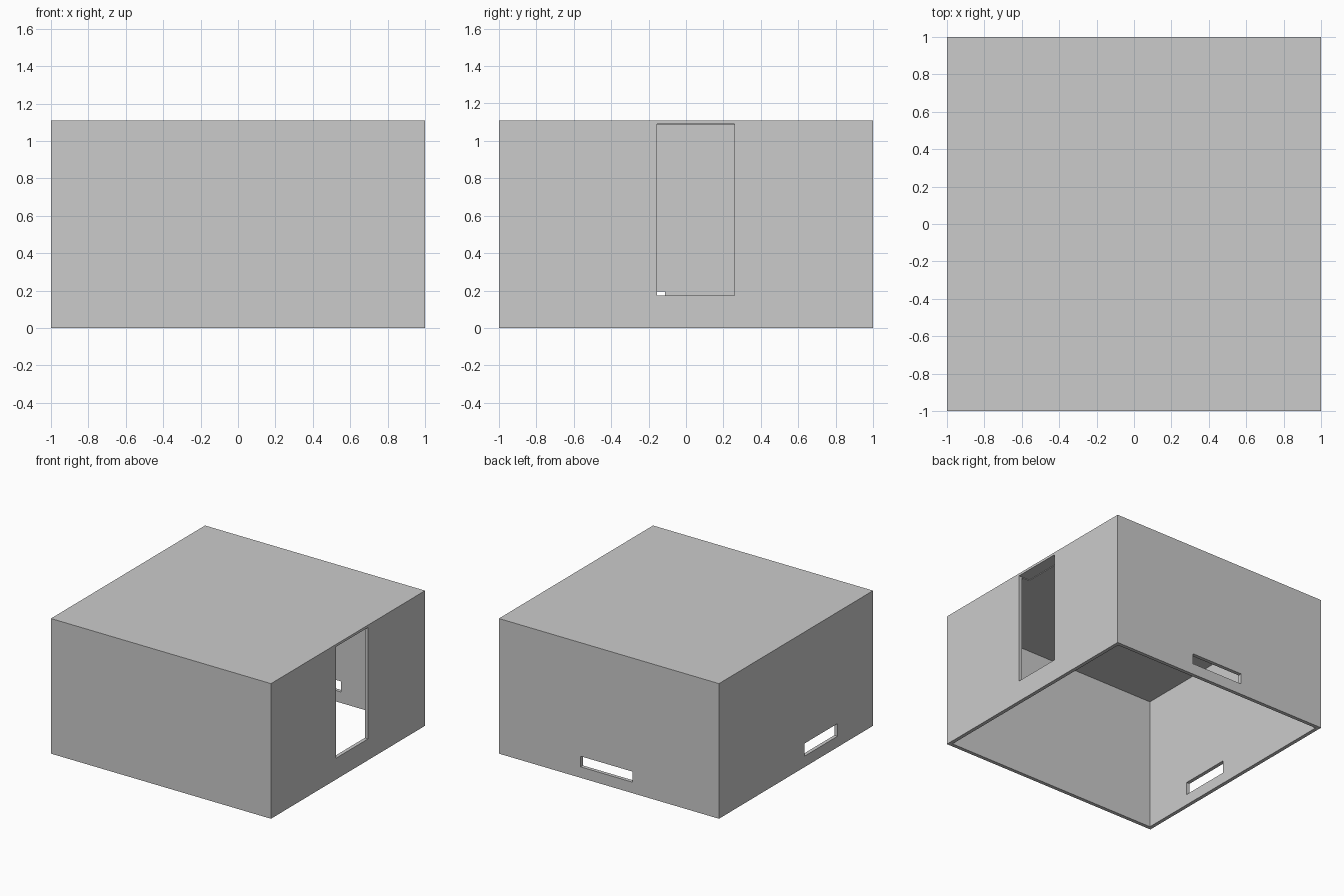
import bpy

if "Cube" in bpy.data.objects:
    bpy.data.objects.remove(bpy.data.objects["Cube"])

H = 1.11      # overall height
T = 0.03      # wall thickness
ROOF = 0.025  # roof thickness


def box(name, lo, hi):
    """Axis-aligned box between two corners."""
    centre = [(a + b) / 2 for a, b in zip(lo, hi)]
    bpy.ops.mesh.primitive_cube_add(size=1, location=centre)
    ob = bpy.context.object
    ob.name = name
    ob.scale = [b - a for a, b in zip(lo, hi)]
    bpy.ops.object.transform_apply(location=True, rotation=False, scale=True)
    return ob


def cut(target, name, lo, hi):
    """Subtract a hidden box from the target."""
    cutter = box(name, lo, hi)
    cutter.hide_render = True
    mod = target.modifiers.new(name, 'BOOLEAN')
    mod.operation = 'DIFFERENCE'
    mod.solver = 'EXACT'
    mod.object = cutter
    bpy.context.view_layer.objects.active = target
    bpy.ops.object.modifier_apply(modifier=mod.name)
    bpy.data.objects.remove(cutter, do_unlink=True)


# Building shell with roof
shell = box("room_shell", (-1, -1, 0), (1, 1, H))

# Hollow interior, open underneath
cut(shell, "interior_cutter", (-1 + T, -1 + T, -0.2), (1 - T, 1 - T, H - ROOF))

# Tall doorway in the right wall
cut(shell, "doorway_cutter", (0.9, -0.155, 0.175), (1.1, 0.26, 1.09))

# Low slot in the left wall
cut(shell, "left_slot_cutter", (-1.1, -0.54, 0.09), (-0.9, -0.113, 0.194))

# Low slot in the back wall
cut(shell, "back_slot_cutter", (-0.215, 0.9, 0.09), (0.257, 1.1, 0.177))
